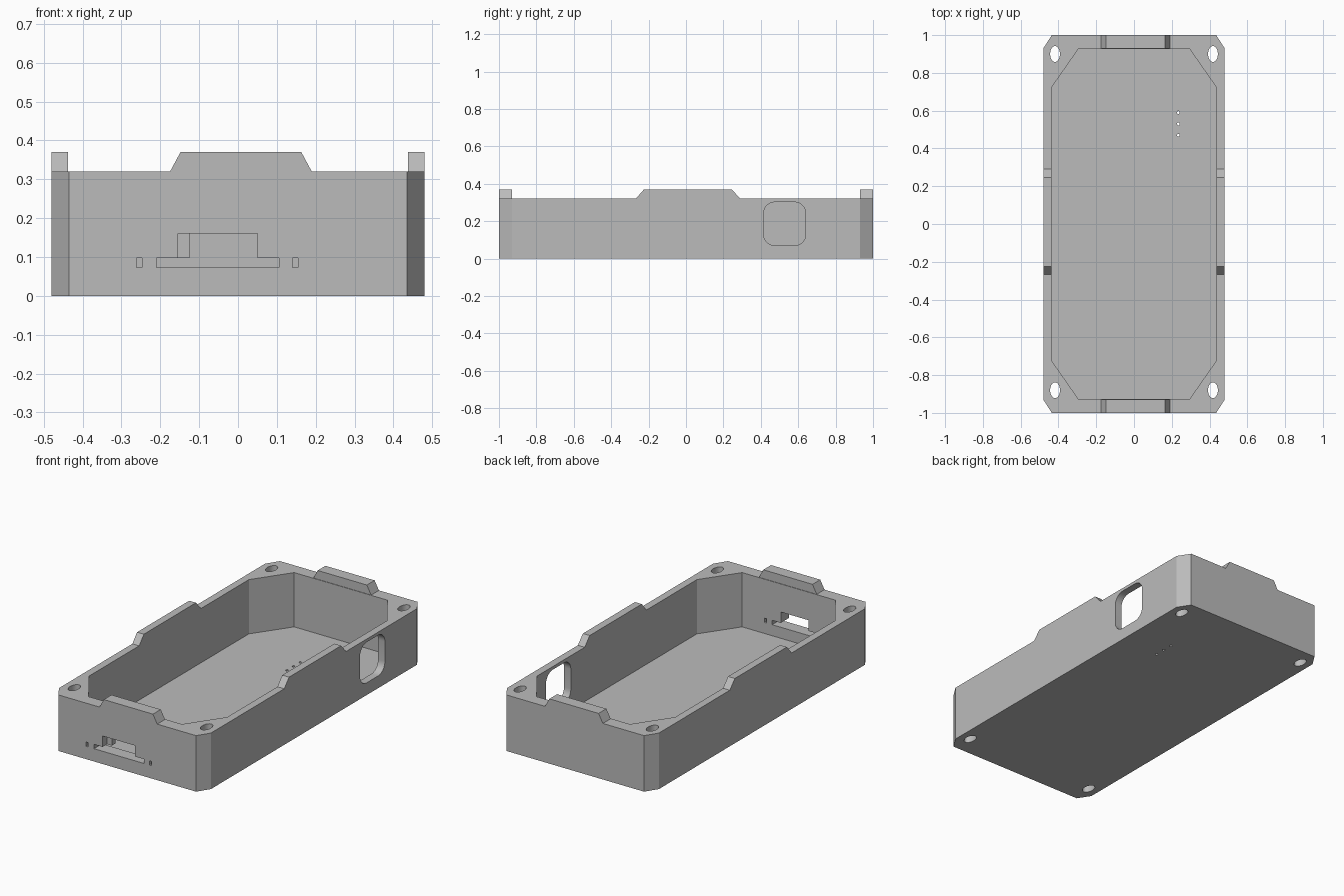
import bpy, bmesh, math

if "Cube" in bpy.data.objects:
    bpy.data.objects.remove(bpy.data.objects["Cube"], do_unlink=True)

grey = bpy.data.materials.new("plain grey")
grey.use_nodes = True
COLOUR = (0.5, 0.5, 0.5, 1)
grey.diffuse_color = COLOUR
grey.node_tree.nodes["Principled BSDF"].inputs["Base Color"].default_value = COLOUR

W, L, H = 0.48, 1.0, 0.32        # half width, half length, rim height
IN_W, IN_L = 0.437, 0.93         # cavity half width, half length
FLOOR, TAB_TOP = 0.01, 0.37


def prism(name, points, axis, lo, hi):
    """Extrude a 2D outline along an axis from lo to hi."""
    place = {"x": lambda a, b, d: (d, a, b),
             "y": lambda a, b, d: (a, d, b),
             "z": lambda a, b, d: (a, b, d)}[axis]
    bm = bmesh.new()
    ends = [[bm.verts.new(place(a, b, d)) for a, b in points] for d in (lo, hi)]
    bm.faces.new(ends[0])
    bm.faces.new(ends[1])
    n = len(points)
    for i in range(n):
        j = (i + 1) % n
        bm.faces.new((ends[0][i], ends[0][j], ends[1][j], ends[1][i]))
    bmesh.ops.recalc_face_normals(bm, faces=bm.faces)
    mesh = bpy.data.meshes.new(name)
    bm.to_mesh(mesh)
    bm.free()
    mesh.materials.append(grey)
    obj = bpy.data.objects.new(name, mesh)
    bpy.context.collection.objects.link(obj)
    return obj


def octagon(w, l, cx, cy):
    return [(w, cy - l), (w, l - cy), (w - cx, l), (cx - w, l),
            (-w, l - cy), (-w, cy - l), (cx - w, -l), (w - cx, -l)]


def rect(a0, a1, b0, b1):
    return [(a0, b0), (a1, b0), (a1, b1), (a0, b1)]


def ellipse(cx, cy, rx, ry, n=32):
    return [(cx + rx * math.cos(t * math.tau / n), cy + ry * math.sin(t * math.tau / n))
            for t in range(n)]


def rounded(a0, a1, b0, b1, r, n=8):
    pts = []
    corners = [(a1 - r, b1 - r), (a0 + r, b1 - r), (a0 + r, b0 + r), (a1 - r, b0 + r)]
    for k, (a, b) in enumerate(corners):
        for i in range(n + 1):
            t = (k + i / n) * math.pi / 2
            pts.append((a + r * math.cos(t), b + r * math.sin(t)))
    return pts


def cut(target, points, axis, lo, hi):
    """Subtract a prism from the target."""
    tool = prism("cutter", points, axis, lo, hi)
    tool.hide_render = True
    mod = target.modifiers.new("cut", "BOOLEAN")
    mod.operation = "DIFFERENCE"
    mod.solver = "EXACT"
    mod.object = tool
    bpy.context.view_layer.objects.active = target
    bpy.ops.object.modifier_apply(modifier=mod.name)
    bpy.data.objects.remove(tool, do_unlink=True)


# Open tray with chamfered corners
case = prism("case", octagon(W, L, 0.045, 0.07), "z", 0, H)
cut(case, octagon(IN_W, IN_L - 0.003, 0.143, 0.205), "z", FLOOR, 0.5)

# Screw holes through the four corners
for x in (-0.418, 0.418):
    for y in (-0.88, 0.9):
        cut(case, ellipse(x, y, 0.026, 0.042), "z", -0.1, 0.5)

# Rounded opening in the left wall
cut(case, rounded(0.415, 0.64, 0.07, 0.302, 0.06), "x", 0.4, 0.6)

# Stepped connector slot and its two pin holes in the front wall
slot = [(-0.21, 0.073), (0.105, 0.073), (0.105, 0.098), (0.05, 0.098),
        (0.05, 0.16), (-0.155, 0.16), (-0.155, 0.098), (-0.21, 0.098)]
cut(case, slot, "y", -1.1, -0.9)
for x in (-0.254, 0.147):
    cut(case, rect(x - 0.007, x + 0.007, 0.073, 0.098), "y", -1.1, -0.9)

# Small floor holes: one row goes through, the other is shallow
for y in (0.47, 0.53, 0.59):
    cut(case, ellipse(0.235, y, 0.007, 0.008, 12), "z", -0.1, 0.1)
    cut(case, ellipse(-0.02, y, 0.007, 0.008, 12), "z", 0.003, 0.1)

# Filler block in the corner of the slot
prism("slot_block", rect(-0.155, -0.125, 0.098, 0.16), "y", -0.96, -0.928)

# Tapered locating tabs on the rim
end_tab = [(-0.175, H), (0.19, H), (0.163, TAB_TOP), (-0.148, TAB_TOP)]
side_tab = [(-0.268, H), (0.29, H), (0.245, TAB_TOP), (-0.225, TAB_TOP)]
prism("front_tab", end_tab, "y", -L, -IN_L)
prism("back_tab", end_tab, "y", IN_L, L)
prism("right_tab", side_tab, "x", -W, -IN_W)
prism("left_tab", side_tab, "x", IN_W, W)

# Smooth the curved holes, keep the corners sharp
bpy.ops.object.select_all(action="DESELECT")
case.select_set(True)
bpy.context.view_layer.objects.active = case
bpy.ops.object.shade_smooth_by_angle(angle=math.radians(25))
